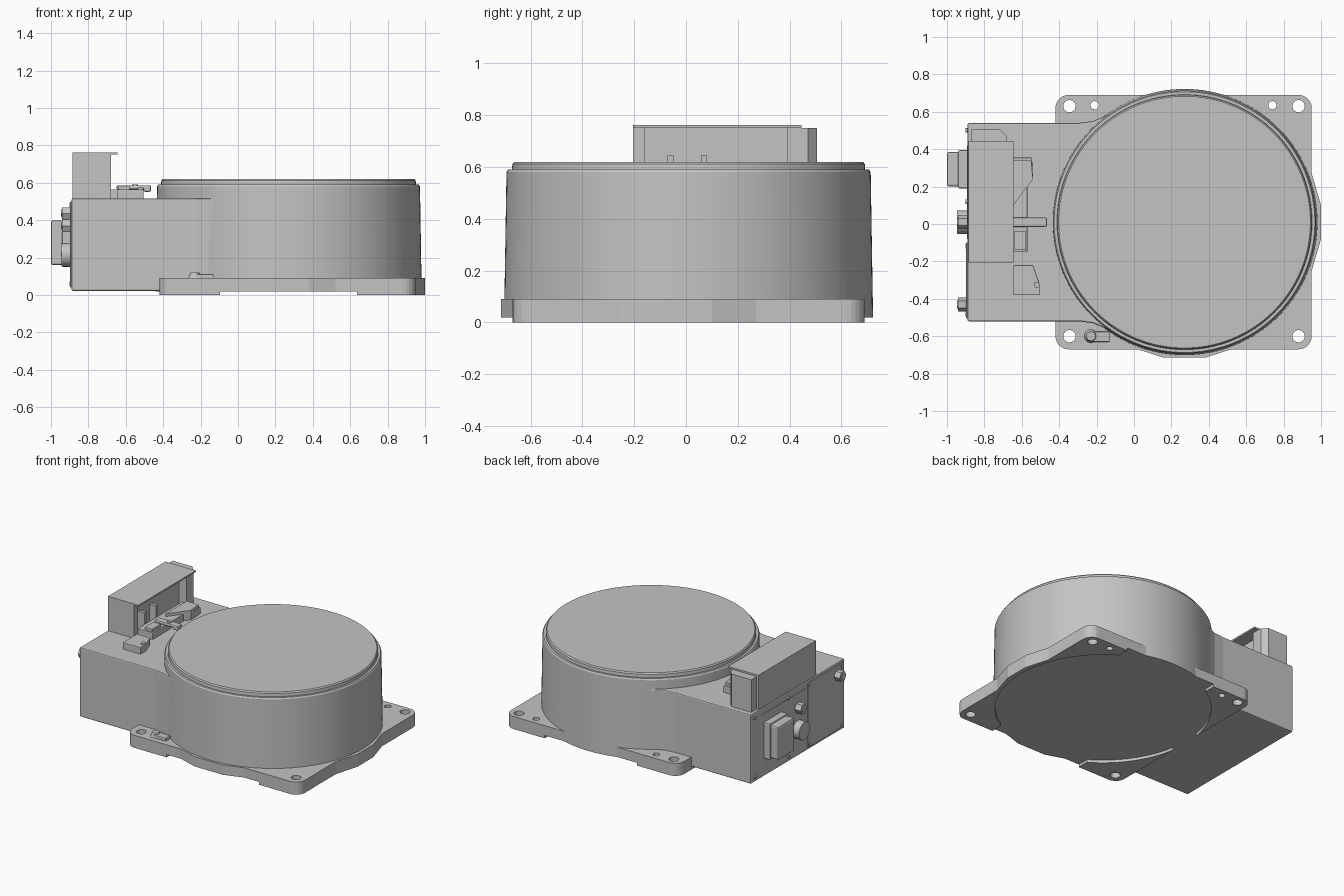
import bpy, bmesh
from math import pi, sin, cos, radians
from mathutils import Matrix, Vector

cube = bpy.data.objects.get("Cube")
if cube:
    bpy.data.objects.remove(cube, do_unlink=True)

grey = bpy.data.materials.new("light_grey")
grey.use_nodes = True
grey.diffuse_color = (0.55, 0.55, 0.55, 1)
grey.node_tree.nodes["Principled BSDF"].inputs["Base Color"].default_value = grey.diffuse_color

CX, CY = 0.27, 0.01      # drum axis


def finish(name, bm, bevel=0.0, smooth=False):
    """Turn a bmesh into an object, with optional bevel and smoothing."""
    bmesh.ops.recalc_face_normals(bm, faces=bm.faces[:])
    if bevel:
        sharp = [e for e in bm.edges if e.calc_face_angle(0) > radians(40)]
        bmesh.ops.bevel(bm, geom=sharp, offset=bevel, segments=2, profile=0.5, affect='EDGES')
    mesh = bpy.data.meshes.new(name)
    bm.to_mesh(mesh)
    bm.free()
    mesh.materials.append(grey)
    ob = bpy.data.objects.new(name, mesh)
    bpy.context.collection.objects.link(ob)
    if smooth:
        for o in bpy.context.selected_objects:
            o.select_set(False)
        ob.select_set(True)
        bpy.context.view_layer.objects.active = ob
        bpy.ops.object.shade_smooth_by_angle(angle=radians(30))
    return ob


def block(name, x, y, z, bevel=0.0):
    bm = bmesh.new()
    bmesh.ops.create_cube(bm, size=1)
    for v in bm.verts:
        v.co = [(a + b) / 2 + c * (b - a) for (a, b), c in zip((x, y, z), v.co)]
    return finish(name, bm, bevel)


def prism(name, pts, z0, z1, bevel=0.0, smooth=False):
    """Extrude an outline in the ground plane from z0 to z1."""
    bm = bmesh.new()
    face = bm.faces.new([bm.verts.new((x, y, z0)) for x, y in pts])
    top = bmesh.ops.extrude_face_region(bm, geom=[face])["geom"]
    bmesh.ops.translate(bm, vec=(0, 0, z1 - z0),
                        verts=[g for g in top if isinstance(g, bmesh.types.BMVert)])
    return finish(name, bm, bevel, smooth)


def cylinder(name, centre, r, length, axis='Z', sides=32, r2=None):
    bm = bmesh.new()
    turn = Matrix.Rotation(pi / 2, 4, 'Y') if axis == 'X' else Matrix()
    bmesh.ops.create_cone(bm, cap_ends=True, segments=sides, radius1=r,
                          radius2=r if r2 is None else r2, depth=length,
                          matrix=Matrix.Translation(Vector(centre)) @ turn)
    return finish(name, bm, smooth=sides > 8)


def lathe(name, profile, steps=128):
    bm = bmesh.new()
    verts = [bm.verts.new((CX + r, CY, z)) for r, z in profile]
    edges = [bm.edges.new(p) for p in zip(verts, verts[1:])]
    bmesh.ops.spin(bm, geom=verts + edges, cent=(CX, CY, 0), axis=(0, 0, 1),
                   angle=2 * pi, steps=steps)
    bmesh.ops.remove_doubles(bm, verts=bm.verts[:], dist=1e-5)
    return finish(name, bm, smooth=True)


def carve(ob, cutters):
    """Subtract the cutters from an object and remove them."""
    for c in cutters:
        c.hide_render = True
        mod = ob.modifiers.new("cut", 'BOOLEAN')
        mod.operation, mod.solver, mod.object = 'DIFFERENCE', 'EXACT', c
    graph = bpy.context.evaluated_depsgraph_get()
    ob.data = bpy.data.meshes.new_from_object(ob.evaluated_get(graph))
    ob.modifiers.clear()
    for c in cutters:
        bpy.data.objects.remove(c, do_unlink=True)


# Drum with slight draft and a raised lid
lathe("drum", [(0, .02), (.712, .02), (.711, .09), (.703, .58), (.697, .59), (.682, .59),
               (.68, .612), (.673, .62), (0, .62)])

# Mounting plate: rounded corners and bulges on the front and left edges
X0, X1, Y0, Y1, R = -.42, .95, -.67, .69, .07


def corner(x, y, start):
    return [(x + R * cos(radians(start + a)), y + R * sin(radians(start + a)))
            for a in range(0, 91, 15)]


outline = (corner(X0 + R, Y0 + R, 180)
           + [(.02, Y0), (.16, -.715), (.38, -.715), (.52, Y0)]
           + corner(X1 - R, Y0 + R, 270)
           + [(X1, -.25), (1.0, -.08), (1.0, .1), (X1, .27)]
           + corner(X1 - R, Y1 - R, 0) + corner(X0 + R, Y1 - R, 90))
plate = prism("mounting_plate", outline, 0, .09)
cutters = [cylinder("recess_cutter", (CX, CY, 0), .7, .04, sides=96),
           block("gap_cutter", (CX - .365, CX + .365), (-1, 1), (-.03, .02))]
holes = [(x, y, .033) for x in (-.345, .88) for y in (-.6, .63)]
holes += [(x, .635, .022) for x in (-.21, .74)]
cutters += [cylinder("hole_cutter", (x, y, .05), r, .3, sides=24) for x, y, r in holes]
carve(plate, cutters)

# Electronics housing flaring into the drum
half = [(-.89, .53), (-.3, .53), (-.22, .54), (-.16, .565), (-.1, .594), (.1, .5)]
prism("housing", [(x, CY - y) for x, y in half] + [(x, CY + y) for x, y in reversed(half)],
      .022, .517, bevel=.008)

# Small latch on the plate
cylinder("latch_pivot", (-.23, -.6, .105), .036, .034, r2=.024)
block("latch_arm", (-.23, -.13), (-.63, -.575), (.085, .112), .005)

# Open-sided cover on the housing
block("cover_back", (-.885, -.74), (-.205, .445), (.51, .76), .004)
for n, y in (("front", (-.205, -.16)), ("rear", (.39, .445))):
    block("cover_wall_" + n, (-.80, -.68), y, (.51, .755))
block("cover_roof", (-.885, -.645), (-.205, .445), (.752, .763))
prism("cover_end", [(-.87, .44), (-.68, .44), (-.68, .47), (-.715, .505), (-.87, .505)], .51, .75)
for y in (-.06, .07):
    block("cover_clip", (-.745, -.69), (y - .012, y + .012), (.51, .645))

# Connectors on the housing top
prism("socket_base", [(-.69, -.15), (-.57, -.15), (-.57, .2), (-.54, .24), (-.545, .355),
                      (-.69, .355)], .51, .565, .004)
prism("socket_rim", [(-.645, .1), (-.57, .2), (-.54, .24), (-.55, .34), (-.645, .34)], .56, .585)
block("socket_ridge", (-.64, -.58), (-.14, -.04), (.56, .585), .004)
block("lever", (-.65, -.475), (-.015, .035), (.565, .587), .008)
block("lever_tip", (-.505, -.465), (-.015, .035), (.552, .587), .008)
cylinder("lever_post", (-.55, .01, .575), .016, .035, sides=16)
prism("side_socket", [(-.645, -.38), (-.505, -.38), (-.505, -.32), (-.54, -.22), (-.645, -.22)],
      .51, .565, .004)
cylinder("side_socket_pin", (-.52, -.325, .565), .016, .02, sides=16)

# End face: panel, power connector and round fittings
block("end_panel", (-.897, -.885), (-.505, -.1), (.04, .5), .003)
block("connector_panel", (-.893, -.885), (-.08, .42), (.06, .47), .002)
block("power_flange", (-.94, -.885), (.19, .395), (.15, .41), .008)
block("power_connector", (-1.0, -.93), (.2, .385), (.16, .4), .012)
cylinder("round_socket", (-.915, .01, .215), .063, .06, 'X')
for n, y, z in (("middle", .01, .37), ("side", -.43, .435)):
    cylinder("nut_" + n, (-.91, y, z), .038, .06, 'X', 6)
    cylinder("nut_core_" + n, (-.915, y, z), .022, .06, 'X', 20)
for y in (-.48, -.12, .12, .5):
    for z in (.06, .48):
        cylinder("panel_screw", (-.894, y, z), .012, .014, 'X', 12)
